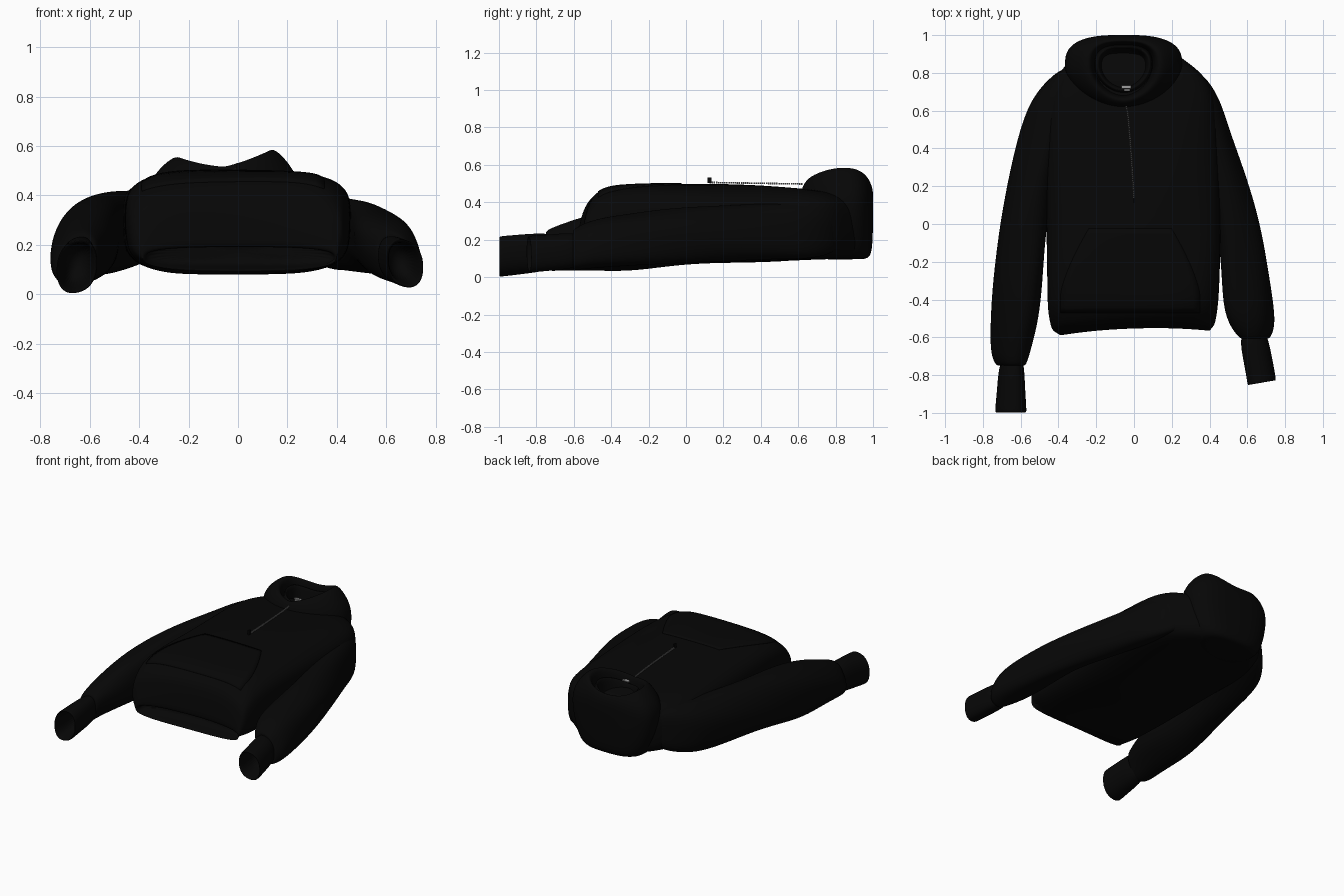
import bpy, bmesh, math
from mathutils import Vector

if "Cube" in bpy.data.objects:
    bpy.data.objects.remove(bpy.data.objects["Cube"])


def material(name, v):
    m = bpy.data.materials.new(name)
    m.use_nodes = True
    m.diffuse_color = (v, v, v, 1)
    b = m.node_tree.nodes["Principled BSDF"]
    b.inputs["Base Color"].default_value = (v, v, v, 1)
    b.inputs["Roughness"].default_value = 0.9
    return m


BLACK = material("black cotton", 0.002)
GREY = material("zip metal grey", 0.15)
LIGHT = material("label light grey", 0.35)


def finish(name, bm, mat, subdiv=0, smooth=True):
    bmesh.ops.recalc_face_normals(bm, faces=bm.faces)
    me = bpy.data.meshes.new(name)
    bm.to_mesh(me)
    bm.free()
    me.materials.append(mat)
    ob = bpy.data.objects.new(name, me)
    bpy.context.collection.objects.link(ob)
    for p in me.polygons:
        p.use_smooth = smooth
    if subdiv:
        s = ob.modifiers.new("soft", "SUBSURF")
        s.levels = s.render_levels = subdiv
    return ob


def power(v, n):
    return math.copysign(abs(v) ** (2 / n), v)


def loft(name, rings, caps=(False, False)):
    bm = bmesh.new()
    loops = [[bm.verts.new(p) for p in ring] for ring in rings]
    n = len(loops[0])
    for a, b in zip(loops, loops[1:]):
        for i in range(n):
            j = (i + 1) % n
            bm.faces.new((a[i], a[j], b[j], b[i]))
    for cap, loop in zip(caps, (loops[0], loops[-1])):
        if cap:
            bm.faces.new(loop)
    return finish(name, bm, BLACK, 2)


def section(y, x0, x1, z0, z1, n=2.3, tilt=0, bow=0, skew=0, fold=0, count=32):
    """Rounded cross-section facing along y."""
    ring = []
    for i in range(count):
        t = 2 * math.pi * i / count
        c, s = power(math.cos(t), n), power(math.sin(t), n)
        wave = fold * math.sin(4 * t + 7 * y)
        ring.append(((x0 + x1) / 2 + c * ((x1 - x0) / 2 + wave), y - bow * c * c + skew * c,
                     (z0 + z1) / 2 + s * ((z1 - z0) / 2 + wave) + tilt * c))
    return ring


# Hem: lined inside, rising steeply from the opening to the torso
hem = [(-.44, -.36, .37, .12, .22), (-.535, -.375, .39, .105, .185), (-.555, -.385, .4, .095, .195),
       (-.55, -.395, .405, .09, .25), (-.535, -.42, .415, .085, .34), (-.52, -.44, .43, .08, .41)]
# Torso, running up into the rounded shoulders
torso = [(-.47, -.455, .44, .08, .46), (-.4, -.46, .45, .08, .488),
         (-.25, -.465, .46, .08, .5), (0, -.465, .46, .08, .5), (.3, -.47, .455, .08, .495),
         (.55, -.48, .45, .085, .482), (.7, -.46, .43, .09, .47),
         (.8, -.4, .365, .095, .455), (.88, -.33, .25, .1, .42), (.95, -.25, .16, .12, .36)]
rings = [section(*r, n=3, bow=.025, skew=.012) for r in hem]
rings += [section(*r, n=3.6, fold=.004) for r in torso]
body = loft("torso", rings, (True, True))

# Sleeves with separate open cuffs
right = [(.83, -.37, -.27, .17, .40), (.77, -.455, -.28, .13, .42), (.66, -.55, -.33, .1, .42),
         (.5, -.605, -.37, .09, .41), (.3, -.65, -.41, .085, .41), (.1, -.69, -.45, .08, .405),
         (-.1, -.725, -.47, .06, .395), (-.3, -.75, -.48, .035, .375), (-.5, -.758, -.505, .045, .33),
         (-.65, -.758, -.545, .045, .28), (-.72, -.745, -.565, .04, .255),
         (-.755, -.72, -.58, .045, .235), (-.745, -.7, -.6, .07, .2)]
left = [(.83, .19, .31, .17, .40), (.77, .22, .39, .13, .42), (.66, .26, .46, .1, .42),
        (.5, .3, .505, .1, .4), (.3, .36, .575, .095, .38), (.1, .42, .64, .09, .37),
        (-.1, .45, .69, .08, .36), (-.3, .462, .723, .065, .335), (-.45, .475, .742, .055, .315),
        (-.54, .51, .743, .05, .285), (-.59, .55, .725, .045, .255),
        (-.61, .57, .71, .055, .24), (-.6, .59, .69, .08, .2)]
cuffs = {"right": [(-.72, -.7, -.59, .05, .225), (-.77, -.718, -.58, .03, .235),
                   (-.9, -.727, -.575, .015, .225), (-.99, -.737, -.568, .003, .218),
                   (-1, -.733, -.572, .007, .213), (-.99, -.722, -.583, .018, .202),
                   (-.78, -.7, -.6, .05, .2)],
         "left": [(-.58, .57, .69, .06, .23), (-.63, .563, .714, .045, .235),
                  (-.74, .585, .735, .035, .225), (-.83, .6, .752, .027, .22),
                  (-.845, .603, .75, .03, .216), (-.83, .615, .737, .043, .205),
                  (-.64, .6, .7, .07, .2)]}
for side, rows, sign in (("right", right, 1), ("left", left, -1)):
    loft(side + "_sleeve", [section(*r, tilt=.035 * sign, fold=.004) for r in rows], (True, True))
    loft(side + "_cuff", [section(*r, tilt=.015 * sign, skew=.006 * (1 - sign))
                          for r in cuffs[side]], (False, True))


# Hood lying open, square at the crown and pointed at the throat
def hood_ring(wide, long, z, lift=0):
    ring = []
    for i in range(40):
        t = 2 * math.pi * i / 40
        c, s = math.cos(t), math.sin(t)
        n, depth = (2.8, .16) if s > 0 else (1.85, .225)
        ring.append((-.055 + .31 * wide * power(c, n), .84 + depth * long * power(s, n),
                     z + lift * (.025 * abs(c) + .015 * c - .03 * s * s)))
    return ring


hood = [(.5, .6, .095, 0), (.7, .88, .1, 0), (.85, .98, .15, 0), (.97, 1, .27, 0),
        (1.02, 1.01, .38, 0), (.98, 1.01, .45, .2), (.86, .97, .5, .6), (.7, .89, .54, 1),
        (.59, .81, .55, 1), (.53, .74, .525, .8), (.51, .7, .46, .4), (.46, .64, .36, 0)]
loft("hood", [hood_ring(*r) for r in hood], (True, True))
collar = [(.5, .68, .42, 0), (.49, .64, .495, .7), (.44, .59, .515, .7), (.4, .53, .49, .7),
          (.38, .48, .42, 0), (.34, .42, .38, 0)]
loft("inner_collar", [hood_ring(*r) for r in collar], (False, True))

# Front pocket wrapped onto the torso, with slanted hand openings
bm = bmesh.new()
cols, rows = 20, 16
grid = []
for j in range(rows + 1):
    v = j / rows
    half = .37 if v < .2 else .37 - .15 * ((v - .2) / .8) ** 1.4
    grid.append([bm.verts.new((-.02 + half * (2 * i / cols - 1), -.47 + .445 * v, .7))
                 for i in range(cols + 1)])
for a, b in zip(grid, grid[1:]):
    for i in range(cols):
        bm.faces.new((a[i], a[i + 1], b[i + 1], b[i]))
pocket = finish("front_pocket", bm, BLACK)
wrap = pocket.modifiers.new("wrap", "SHRINKWRAP")
wrap.target = body
wrap.wrap_method = "PROJECT"
wrap.use_project_z = True
wrap.use_negative_direction = True
wrap.use_positive_direction = False
wrap.offset = .006
thick = pocket.modifiers.new("thickness", "SOLIDIFY")
thick.thickness = .01


def boxes(name, items, mat):
    bm = bmesh.new()
    for centre, size in items:
        made = bmesh.ops.create_cube(bm, size=1)["verts"]
        for v in made:
            v.co = Vector(centre) + Vector(a * b for a, b in zip(v.co, size))
    return finish(name, bm, mat, smooth=False)


# Zip: metal teeth and a pull
def zip_point(t):
    return (-.04 + .04 * t ** .7, .62 - .49 * t, .498 + .008 * t)


steps = 44
boxes("zip_teeth", [(zip_point(i / steps), (.008, .008, .009)) for i in range(steps + 1)], GREY)
boxes("zip_pull", [((0, .125, .517), (.012, .02, .03))], BLACK)

# Neck label
boxes("neck_label", [((-.04, .726, .51), (.05, .016, .006)),
                     ((-.037, .709, .507), (.03, .012, .006))], LIGHT)
